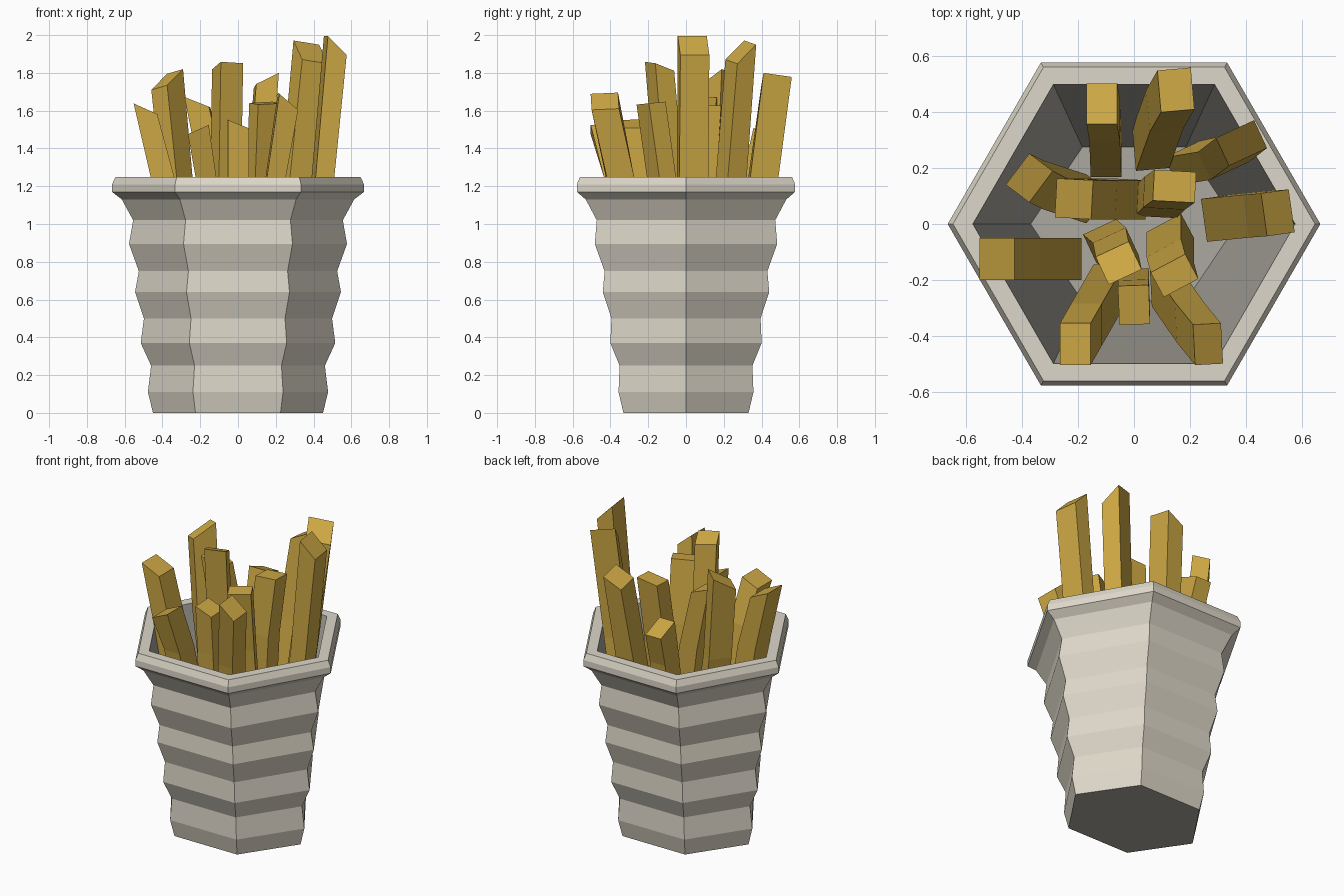
import bpy, bmesh, math

if "Cube" in bpy.data.objects:
    bpy.data.objects.remove(bpy.data.objects["Cube"])


def material(name, rgb):
    m = bpy.data.materials.new(name)
    m.diffuse_color = (*rgb, 1)
    m.use_nodes = True
    m.node_tree.nodes["Principled BSDF"].inputs["Base Color"].default_value = m.diffuse_color
    return m


CARTON = material("off white carton", (0.73, 0.685, 0.585))
INSIDE = material("grey carton inside", (0.41, 0.395, 0.35))
POTATO = material("golden potato", (0.61, 0.39, 0.058))


def loft(name, rings, mats, second_from=None):
    """Skin a stack of point rings into a closed solid.
    Both caps, and bands from second_from up, take the last material."""
    bm = bmesh.new()
    vs = [[bm.verts.new(p) for p in ring] for ring in rings]
    n = len(vs[0])
    for k, (a, b) in enumerate(zip(vs, vs[1:])):
        for i in range(n):
            j = (i + 1) % n
            f = bm.faces.new((a[i], a[j], b[j], b[i]))
            if second_from is not None and k >= second_from:
                f.material_index = len(mats) - 1
    for cap in (vs[0][::-1], vs[-1]):
        bm.faces.new(cap).material_index = len(mats) - 1
    bmesh.ops.recalc_face_normals(bm, faces=bm.faces)
    me = bpy.data.meshes.new(name)
    bm.to_mesh(me)
    bm.free()
    for m in mats:
        me.materials.append(m)
    ob = bpy.data.objects.new(name, me)
    bpy.context.collection.objects.link(ob)
    return ob


# Hexagonal pleated carton: outer pleats, rim, then inner wall down to the floor
profile = [(.45, 0), (.477, .11), (.46, .25), (.515, .37), (.498, .50),
           (.545, .64), (.525, .75), (.577, .895), (.555, 1.02), (.615, 1.13),
           (.667, 1.17), (.667, 1.21), (.648, 1.25), (.577, 1.25), (.37, .06)]
hexagon = [(math.cos(math.radians(60 * i)), math.sin(math.radians(60 * i)))
           for i in range(6)]


def depth(z):
    """The carton is flattened front to back towards its base."""
    return min(1, .85 + .13 * z)


loft("carton", [[(r * c, r * s * depth(z), z) for c, s in hexagon] for r, z in profile],
     [CARTON, INSIDE], second_from=len(profile) - 2)


def fry(name, low, mid, top, size, rot=0, slope=(0, 0)):
    """Slightly bent stick through three centres, with a slanted cut on top."""
    a = math.radians(rot)
    rings = []
    for x, y, z, sx, sy in ((*low, .35, 0, 0), (*mid, 1.25, 0, 0), (*top, *slope)):
        ring = []
        for u, v in ((-.5, -.5), (.5, -.5), (.5, .5), (-.5, .5)):
            u, v = u * size[0], v * size[1]
            dx = u * math.cos(a) - v * math.sin(a)
            dy = u * math.sin(a) + v * math.cos(a)
            ring.append((x + dx, y + dy, z + sx * dx + sy * dy))
        rings.append(ring)
    loft(name, rings, [POTATO])


# Fries: base centre, centre at the rim, top centre, width, turn, top slant
fry("fry_left", (-.25, -.125), (-.40, -.125), (-.49, -.125, 1.61), (.125, .15), 0, (-.45, 0))
fry("fry_left_back", (-.17, .09), (-.325, .14), (-.375, .165, 1.765), (.105, .14), -37, (.55, .35))
fry("fry_centre_left", (-.02, .09), (-.13, .09), (-.215, .09, 1.645), (.13, .14), -3, (-.4, 0))
fry("fry_back_left", (-.10, .24), (-.105, .37), (-.115, .43, 1.48), (.11, .145), 0, (0, -.4))
fry("fry_back", (.06, .27), (.11, .41), (.15, .48, 1.76), (.12, .15), 5, (.5, -.1))
fry("fry_right_back", (.20, .22), (.32, .24), (.385, .29, 1.91), (.15, .11), 25, (-.52, .77))
fry("fry_right", (.30, .02), (.45, .035), (.515, .04, 1.945), (.10, .155), 8, (-1, -.14))
fry("fry_centre_right", (.08, .08), (.11, .11), (.145, .135, 1.62), (.15, .11), -3, (.1, 0))
fry("fry_front_right_inner", (.13, -.04), (.13, -.13), (.145, -.185, 1.64), (.14, .10), 28, (0, .1))
fry("fry_front_left_inner", (-.10, -.06), (-.065, -.09), (-.055, -.14, 1.835), (.13, .11), 25, (.1, -.35))
fry("fry_front_right", (.11, -.22), (.20, -.35), (.265, -.43, 1.65), (.10, .145), 3, (-.85, 0))
fry("fry_front", (0, -.23), (0, -.27), (0, -.29, 1.53), (.11, .14), 2, (-.4, 0))
fry("fry_front_left", (-.09, -.22), (-.17, -.36), (-.21, -.43, 1.5), (.11, .15), 0, (.45, 0))
